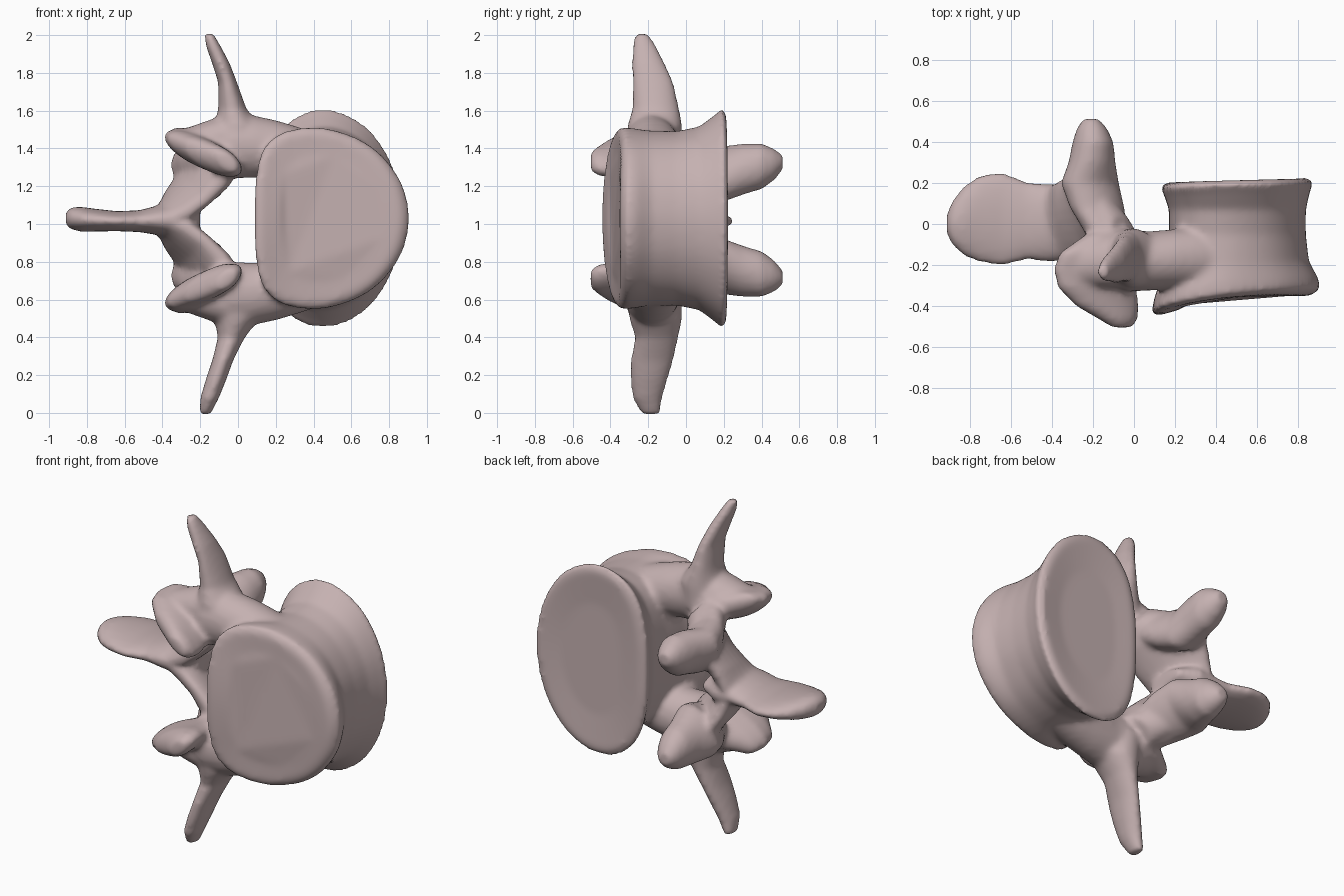
import bpy, bmesh, math
from mathutils import Vector

cube = bpy.data.objects.get("Cube")
if cube:
    bpy.data.objects.remove(cube, do_unlink=True)

bm = bmesh.new()
MID = 1.02  # height of the mirror plane


def skin(rings):
    """Closed skin through a list of point rings."""
    vr = [[bm.verts.new(p) for p in r] for r in rings]
    n = len(vr[0])
    faces = [bm.faces.new(vr[0]), bm.faces.new(vr[-1])]
    for a, b in zip(vr, vr[1:]):
        for i in range(n):
            j = (i + 1) % n
            faces.append(bm.faces.new((a[i], a[j], b[j], b[i])))
    bmesh.ops.recalc_face_normals(bm, faces=faces)


def tube(sections, mid=None):
    """Elliptical sections (centre, half axis, half axis), mirrored about mid."""
    rings = []
    for c, a, b in sections:
        c, a, b = Vector(c), Vector(a), Vector(b)
        rings.append([c + a * math.cos(t) + b * math.sin(t)
                      for t in (k * math.tau / 24 for k in range(24))])
    skin(rings)
    if mid is not None:
        skin([[Vector((p.x, p.y, 2 * mid - p.z)) for p in r] for r in rings])


def rounded(points):
    """Cut the corners of a closed outline."""
    out = []
    for (a, b), (c, d) in zip(points, points[1:] + points[:1]):
        out += [(.75 * a + .25 * c, .75 * b + .25 * d), (.25 * a + .75 * c, .25 * b + .75 * d)]
    return out


# Drum-shaped body: D outline (x fraction, half height fraction) blended to an ellipse
half = [(0, 0), (0, .3), (.015, .55), (.05, .77), (.15, .93), (.28, .99), (.42, 1),
        (.56, .95), (.70, .85), (.80, .73), (.88, .58), (.95, .39), (.985, .2), (1, 0)]
# y, tilt, bow, x min, x max, half height, roundness
body = [(-.385, .12, .03, .22, .78, .34, 0), (-.397, .13, .045, .12, .865, .445, 0),
        (-.375, .15, .045, .085, .912, .482, 0), (-.31, .12, .03, .10, .90, .48, 0),
        (-.20, .05, 0, .15, .855, .468, .2), (-.05, 0, 0, .17, .84, .465, .3),
        (.07, 0, 0, .17, .84, .49, .4), (.15, .02, 0, .145, .86, .55, .45),
        (.195, .03, 0, .125, .877, .588, .45), (.215, .03, 0, .17, .84, .545, .45),
        (.20, .02, 0, .3, .7, .34, .45)]
rings = []
for y, tilt, bow, x0, x1, hz, mix in body:
    upper = []
    for i, (t, h) in enumerate(half):
        a = math.pi * i / 13
        upper.append((t + mix * ((1 - math.cos(a)) / 2 - t), h + mix * (math.sin(a) - h)))
    outline = rounded(rounded(upper + [(t, -h) for t, h in upper[-2:0:-1]]))
    ring = []
    for t, h in outline:
        x = x0 + (x1 - x0) * t
        ring.append((x, y + tilt * (x - .5) + bow * h * h, 1.03 + hz * h))
    rings.append(ring)
skin(rings)

# Pedicles joining the body to the arch
tube([((.42, -.16, 1.35), (0, .14, 0), (0, 0, .13)),
      ((.30, -.165, 1.375), (0, .15, 0), (0, 0, .145)),
      ((.20, -.17, 1.395), (0, .145, 0), (0, 0, .155)),
      ((.08, -.18, 1.41), (0, .145, 0), (0, 0, .165)),
      ((-.03, -.18, 1.41), (0, .15, 0), (0, 0, .17)),
      ((-.13, -.16, 1.40), (0, .14, 0), (0, 0, .13))], MID)

# Long side processes, upper and lower
tube([((-.02, -.17, 1.38), (.12, 0, 0), (0, .15, 0)),
      ((-.005, -.165, 1.52), (.12, 0, 0), (0, .145, 0)),
      ((-.03, -.16, 1.61), (.075, 0, 0), (0, .125, 0)),
      ((-.055, -.175, 1.75), (.05, 0, 0), (0, .11, 0)),
      ((-.09, -.20, 1.85), (.047, 0, 0), (0, .09, 0)),
      ((-.13, -.22, 1.94), (.04, 0, 0), (0, .065, 0)),
      ((-.155, -.235, 2.01), (.025, 0, 0), (0, .035, 0))])
tube([((-.02, -.17, .64), (.12, 0, 0), (0, .15, 0)),
      ((-.005, -.16, .50), (.12, 0, 0), (0, .14, 0)),
      ((-.035, -.155, .40), (.072, 0, 0), (0, .115, 0)),
      ((-.08, -.18, .28), (.056, 0, 0), (0, .115, 0)),
      ((-.115, -.195, .18), (.055, 0, 0), (0, .10, 0)),
      ((-.15, -.205, .08), (.05, 0, 0), (0, .08, 0)),
      ((-.175, -.185, -.008), (.03, 0, 0), (0, .05, 0))])

# Front joint lobes
tube([((-.13, -.05, 1.40), (-.10, 0, .05), (.03, 0, .06)),
      ((-.18, -.14, 1.40), (-.18, 0, .09), (.035, 0, .07)),
      ((-.19, -.22, 1.385), (-.20, 0, .09), (.035, 0, .075)),
      ((-.18, -.31, 1.375), (-.19, 0, .09), (.035, 0, .07)),
      ((-.13, -.40, 1.35), (-.15, 0, .08), (.035, 0, .065)),
      ((-.08, -.46, 1.335), (-.095, 0, .06), (.03, 0, .055)),
      ((-.055, -.505, 1.33), (-.045, 0, .04), (.02, 0, .03))], MID)

# Bony mass behind each front lobe
tube([((-.02, -.18, 1.46), (0, .13, 0), (0, 0, .12)),
      ((-.14, -.18, 1.45), (0, .13, 0), (0, 0, .105)),
      ((-.24, -.19, 1.44), (0, .11, 0), (0, 0, .08)),
      ((-.34, -.21, 1.44), (0, .07, 0), (0, 0, .045))], MID)

# Plates of the arch, leaning outward towards the rear
tube([((-.05, -.08, 1.38), (-.07, 0, .08), (-.01, .12, .01)),
      ((-.14, .01, 1.29), (-.07, 0, .07), (-.06, .20, .06)),
      ((-.235, .03, 1.19), (-.055, 0, .06), (-.06, .22, .065)),
      ((-.315, .015, 1.10), (-.055, 0, .065), (-.04, .20, .045)),
      ((-.40, .01, 1.03), (-.04, 0, .05), (0, .18, .01))], MID)

# Rear joint lobes, flaring out of the arch
tube([((-.12, -.08, 1.35), (.10, 0, 0), (0, 0, .12)),
      ((-.18, .08, 1.29), (.13, 0, -.02), (-.03, 0, .13)),
      ((-.215, .20, 1.265), (.14, 0, -.03), (-.02, 0, .145)),
      ((-.205, .30, 1.29), (.115, 0, -.02), (0, 0, .135)),
      ((-.20, .40, 1.305), (.10, 0, 0), (0, 0, .122)),
      ((-.205, .465, 1.315), (.075, 0, 0), (0, 0, .085)),
      ((-.21, .512, 1.325), (.04, 0, 0), (0, 0, .04))], MID)

# Broad blade pointing away from the body
tube([((-.20, .02, MID), (0, .12, 0), (0, 0, .04)),
      ((-.32, .01, MID), (0, .19, 0), (0, 0, .10)),
      ((-.42, .005, MID), (0, .19, 0), (0, 0, .08)),
      ((-.52, .015, 1.015), (0, .19, 0), (0, 0, .058)),
      ((-.64, .025, 1.015), (0, .23, 0), (0, 0, .053)),
      ((-.75, .025, 1.02), (0, .215, 0), (0, 0, .06)),
      ((-.83, .015, 1.025), (0, .17, 0), (0, 0, .066)),
      ((-.885, .005, 1.03), (0, .11, 0), (0, 0, .058)),
      ((-.912, 0, 1.03), (0, .05, 0), (0, 0, .035))])

mesh = bpy.data.meshes.new("vertebra")
bm.to_mesh(mesh)
bm.free()
bone = bpy.data.objects.new("vertebra", mesh)
bpy.context.collection.objects.link(bone)

# Fuse the parts into one soft surface
remesh = bone.modifiers.new("fuse", 'REMESH')
remesh.mode = 'VOXEL'
remesh.voxel_size = .016
smooth = bone.modifiers.new("soften", 'SMOOTH')
smooth.factor = .5
smooth.iterations = 8
bpy.ops.object.select_all(action='DESELECT')
bone.select_set(True)
bpy.context.view_layer.objects.active = bone
for name in ("fuse", "soften"):
    bpy.ops.object.modifier_apply(modifier=name)
bpy.ops.object.shade_smooth_by_angle(angle=math.radians(50))

# Bone colour
mat = bpy.data.materials.new("pinkish bone")
mat.use_nodes = True
colour = (.56, .44, .44, 1)
mat.diffuse_color = colour
bsdf = mat.node_tree.nodes["Principled BSDF"]
bsdf.inputs["Base Color"].default_value = colour
bsdf.inputs["Roughness"].default_value = .7
bone.data.materials.clear()
bone.data.materials.append(mat)
